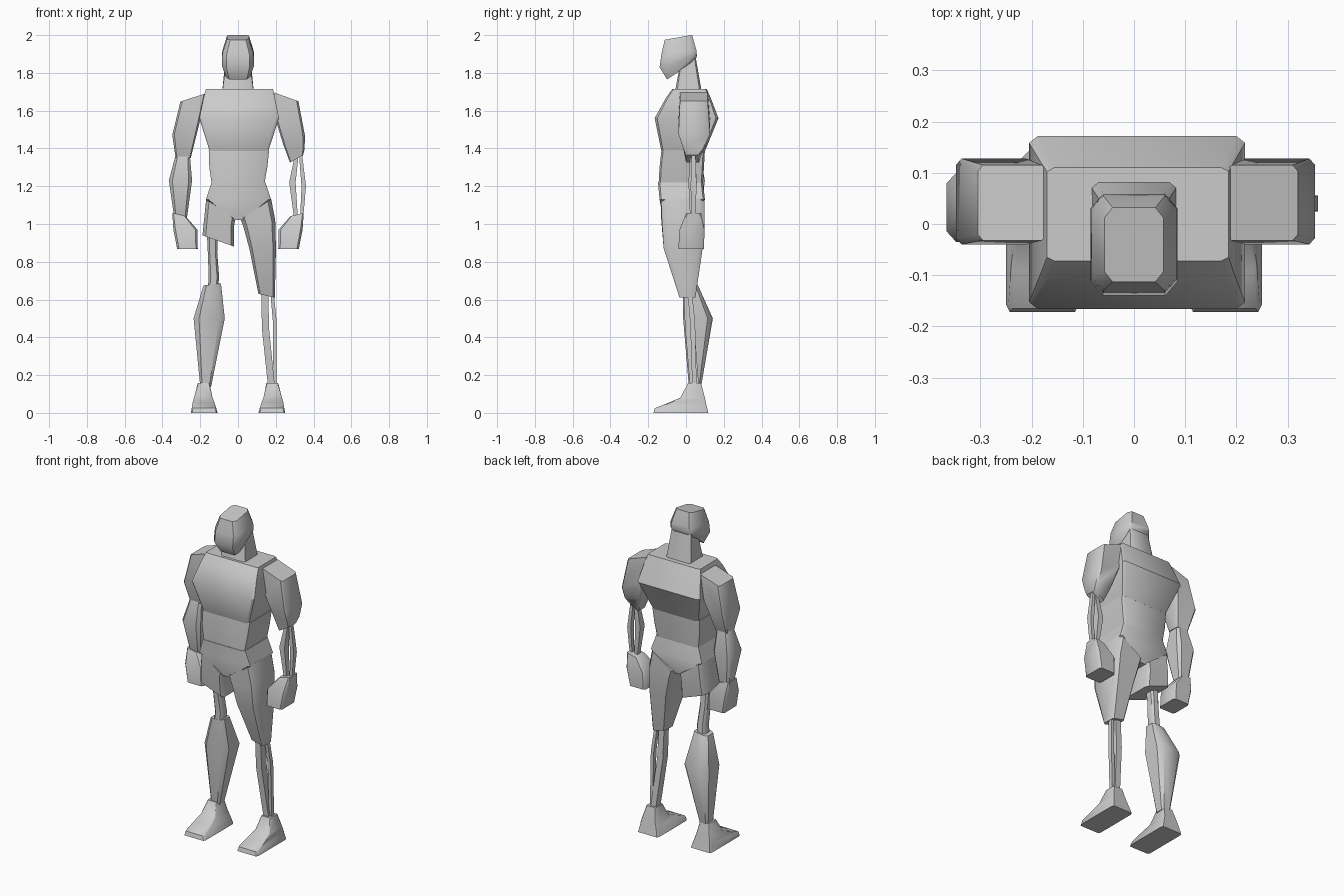
import bpy, bmesh, math


def loft(name, rings, c=0.0, side=1, angle=42):
    """Stack ring sections (z, x0, x1, y0, y1[, z tilt along x, z tilt along y]).
    c cuts the corners (fraction of half size); side=-1 mirrors in x."""
    if c:
        k = 1 - c
        shape = [(-1, -k), (-k, -1), (k, -1), (1, -k), (1, k), (k, 1), (-k, 1), (-1, k)]
    else:
        shape = [(-1, -1), (1, -1), (1, 1), (-1, 1)]
    bm = bmesh.new()
    loops = []
    for r in rings:
        z, x0, x1, y0, y1, tx, ty = (tuple(r) + (0, 0))[:7]
        loops.append([bm.verts.new((side * ((x0 + x1) / 2 + u * (x1 - x0) / 2),
                                    (y0 + y1) / 2 + v * (y1 - y0) / 2,
                                    z + u * tx + v * ty)) for u, v in shape])
    n = len(shape)
    for a, b in zip(loops, loops[1:]):
        for i in range(n):
            bm.faces.new((a[i], a[(i + 1) % n], b[(i + 1) % n], b[i]))
    bm.faces.new(loops[0])
    bm.faces.new(loops[-1])
    bmesh.ops.recalc_face_normals(bm, faces=bm.faces)
    me = bpy.data.meshes.new(name)
    bm.to_mesh(me)
    bm.free()
    ob = bpy.data.objects.new(name, me)
    bpy.context.collection.objects.link(ob)
    bpy.context.view_layer.objects.active = ob
    ob.select_set(True)
    bpy.ops.object.shade_smooth_by_angle(angle=math.radians(angle))
    ob.select_set(False)
    return ob


def bone(name, top, mid, bottom, r_end, r_mid):
    """Thin four-sided bone, thicker in the middle."""
    rings = []
    for (x, y, z), r in ((bottom, r_end), (mid, r_mid), (top, r_end)):
        rings.append((z, x - r, x + r, y - r * 1.3, y + r * 1.3))
    loft(name, rings)


# Head and neck
loft("head", [(1.815, -.065, .065, -.10, .05, 0, .05),
              (1.86, -.085, .085, -.14, .058, 0, .03),
              (1.91, -.083, .083, -.13, .055, 0, .01),
              (1.988, -.058, .058, -.113, .032, 0, .013)], c=.28)
loft("neck", [(1.69, -.085, .085, -.06, .085), (1.86, -.065, .065, -.035, .05, 0, .03)], c=.15)

# Torso
loft("chest", [(1.385, -.15, .16, -.13, .10), (1.56, -.205, .217, -.166, .172),
               (1.67, -.182, .195, -.105, .13), (1.715, -.17, .185, -.072, .11)], c=.08)
loft("abdomen", [(1.215, -.14, .14, -.145, .09), (1.30, -.152, .155, -.14, .095),
                 (1.39, -.155, .165, -.13, .10)], c=.08)
loft("pelvis", [(1.02, -.03, .03, -.12, .08), (1.13, -.17, .175, -.14, .10),
                (1.22, -.14, .145, -.148, .09)], c=.08)

# Shoulders and upper arms
loft("upper_arm_right", [(1.35, .25, .33, 0, .075), (1.51, .20, .348, -.04, .128, -.04),
                         (1.67, .17, .305, -.032, .115, -.022)], c=.15, side=-1)
loft("upper_arm_left", [(1.345, .275, .345, 0, .07, .02), (1.41, .24, .353, -.015, .10, -.01),
                        (1.51, .20, .354, -.04, .128, -.04),
                        (1.675, .18, .32, -.032, .115, -.025)], c=.15)

# Whole forearm on one side, bare bones on the other
loft("forearm_right", [(1.035, .27, .338, .01, .075), (1.23, .243, .366, -.035, .10),
                       (1.365, .255, .33, 0, .075)], c=.3, side=-1)
bone("forearm_bone_inner", (.31, .035, 1.36), (.288, .035, 1.22), (.307, .035, 1.03), .010, .017)
bone("forearm_bone_outer", (.33, .04, 1.38), (.348, .04, 1.20), (.337, .04, 1.03), .008, .012)

# Hands
for side, label in ((-1, "right"), (1, "left")):
    loft("hand_" + label, [(.868, .213, .322, -.04, .095), (.97, .215, .342, -.035, .098),
                           (1.05, .278, .348, 0, .08, .008)], c=.18, side=side)

# Complete thigh, and the torn thigh with its exposed bone
loft("thigh_left", [(.62, .108, .195, -.035, .05, -.01), (.87, .06, .201, -.118, .088),
                    (1.0, .03, .197, -.128, .098, .02),
                    (1.08, .015, .175, -.132, .098, .055)], c=.22)
loft("thigh_torn_right", [(.91, .02, .188, -.115, .088, .03), (1.0, .022, .18, -.126, .098, .02),
                          (1.08, .015, .168, -.132, .098, .055)], c=.2, side=-1)
loft("thigh_bone_right", [(.66, .105, .16, -.015, .05), (.72, .10, .155, -.012, .048),
                          (.85, .11, .16, -.025, .03), (.96, .105, .165, -.04, .025)],
     c=.4, side=-1)

# Whole calf on one side, bare bones on the other
loft("calf_right", [(.14, .142, .20, .015, .08), (.50, .07, .235, -.015, .142),
                    (.68, .09, .183, -.015, .06, -.005)], c=.35, side=-1)
bone("shin_bone_inner", (.143, .01, .64), (.145, .02, .45), (.177, .045, .14), .018, .019)
bone("shin_bone_outer", (.180, .02, .64), (.195, .035, .48), (.196, .045, .14), .009, .010)

# Feet
for side, label in ((-1, "right"), (1, "left")):
    loft("foot_" + label, [(0, .108, .25, -.172, .118), (.025, .115, .245, -.165, .112),
                           (.055, .125, .24, -.09, .105), (.08, .135, .233, -.03, .10),
                           (.157, .15, .213, .01, .08)], side=side, c=.1)
